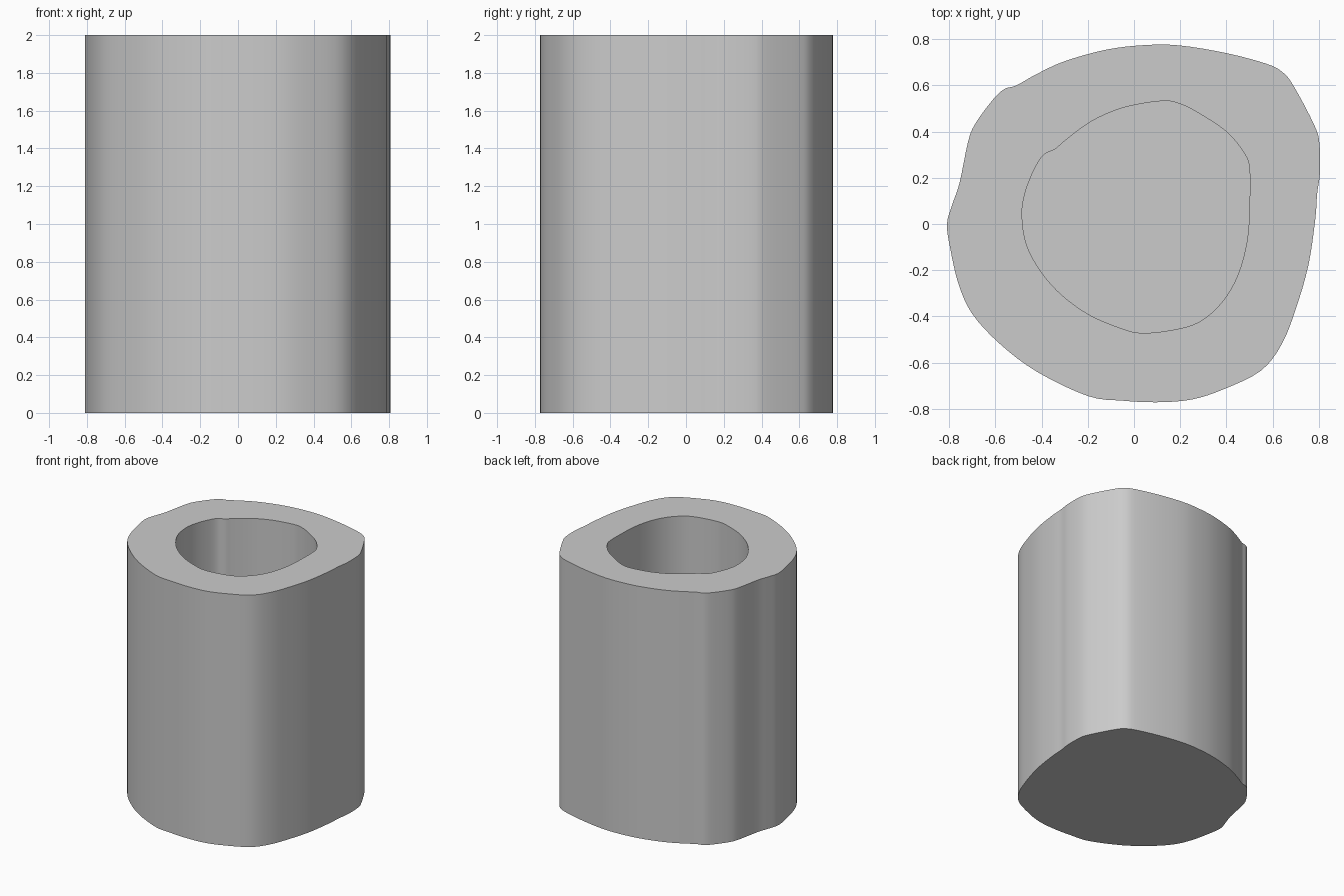
import bpy
import bmesh
from mathutils import Vector

if "Cube" in bpy.data.objects:
    bpy.data.objects.remove(bpy.data.objects["Cube"], do_unlink=True)

HEIGHT = 2.0
FLOOR = 0.25
STEPS = 4

# Irregular outlines, counter-clockwise
OUTER = [(-.81, 0), (-.795, -.11), (-.76, -.26), (-.70, -.39), (-.58, -.52), (-.42, -.64),
         (-.20, -.745), (-.05, -.765), (.10, -.772), (.25, -.76), (.39, -.715), (.55, -.635),
         (.64, -.52), (.70, -.37), (.755, -.18), (.785, .02), (.793, .13), (.805, .22),
         (.803, .35), (.78, .43), (.69, .60), (.64, .66), (.57, .695), (.40, .74),
         (.20, .773), (.05, .775), (-.12, .755), (-.30, .705), (-.42, .65), (-.51, .60),
         (-.56, .585), (-.61, .54), (-.69, .43), (-.72, .35), (-.755, .18), (-.785, .09)]
INNER = [(-.485, .04), (-.465, -.09), (-.40, -.21), (-.31, -.31), (-.19, -.395), (-.06, -.45),
         (.03, -.472), (.16, -.46), (.28, -.425), (.38, -.34), (.45, -.22), (.49, -.07),
         (.50, .08), (.50, .24), (.475, .31), (.40, .40), (.28, .48), (.20, .52),
         (.13, .533), (0, .515), (-.10, .485), (-.20, .435), (-.30, .36), (-.34, .325),
         (-.39, .30), (-.43, .24), (-.47, .14)]


def smooth_outline(points):
    """Closed Catmull-Rom curve through the points."""
    pts = [Vector(p) for p in points]
    n, out = len(pts), []
    for i in range(n):
        a, b, c, d = (pts[(i + k) % n] for k in (-1, 0, 1, 2))
        for s in range(STEPS):
            t = s / STEPS
            out.append(0.5 * (2 * b + (c - a) * t + (2 * a - 5 * b + 4 * c - d) * t ** 2
                              + (3 * b - a - 3 * c + d) * t ** 3))
    return out


def add_wall(bm, outline, z_low, z_high):
    """Vertical wall with a cap at its lower end; returns the upper rim edges."""
    low = [bm.verts.new((p.x, p.y, z_low)) for p in outline]
    high = [bm.verts.new((p.x, p.y, z_high)) for p in outline]
    n = len(outline)
    for i in range(n):
        j = (i + 1) % n
        bm.faces.new((low[i], low[j], high[j], high[i]))
    bm.faces.new(low[::-1])
    return [bm.edges.get((high[i], high[(i + 1) % n])) for i in range(n)]


# Cup body: outer wall with base, inner wall with floor, flat rim between them
bm = bmesh.new()
rim = add_wall(bm, smooth_outline(OUTER), 0, HEIGHT)
rim += add_wall(bm, smooth_outline(INNER), FLOOR, HEIGHT)
bmesh.ops.triangle_fill(bm, edges=rim, use_beauty=True, normal=(0, 0, 1))
bmesh.ops.recalc_face_normals(bm, faces=bm.faces[:])
mesh = bpy.data.meshes.new("cup_body")
bm.to_mesh(mesh)
bm.free()
cup = bpy.data.objects.new("cup_body", mesh)
bpy.context.collection.objects.link(cup)

# Plain grey
grey = bpy.data.materials.new("light_grey")
grey.use_nodes = True
colour = (0.6, 0.6, 0.6, 1)
grey.diffuse_color = colour
grey.node_tree.nodes["Principled BSDF"].inputs["Base Color"].default_value = colour
mesh.materials.append(grey)

bpy.ops.object.select_all(action='DESELECT')
cup.select_set(True)
bpy.context.view_layer.objects.active = cup
bpy.ops.object.shade_smooth_by_angle(angle=0.6)
